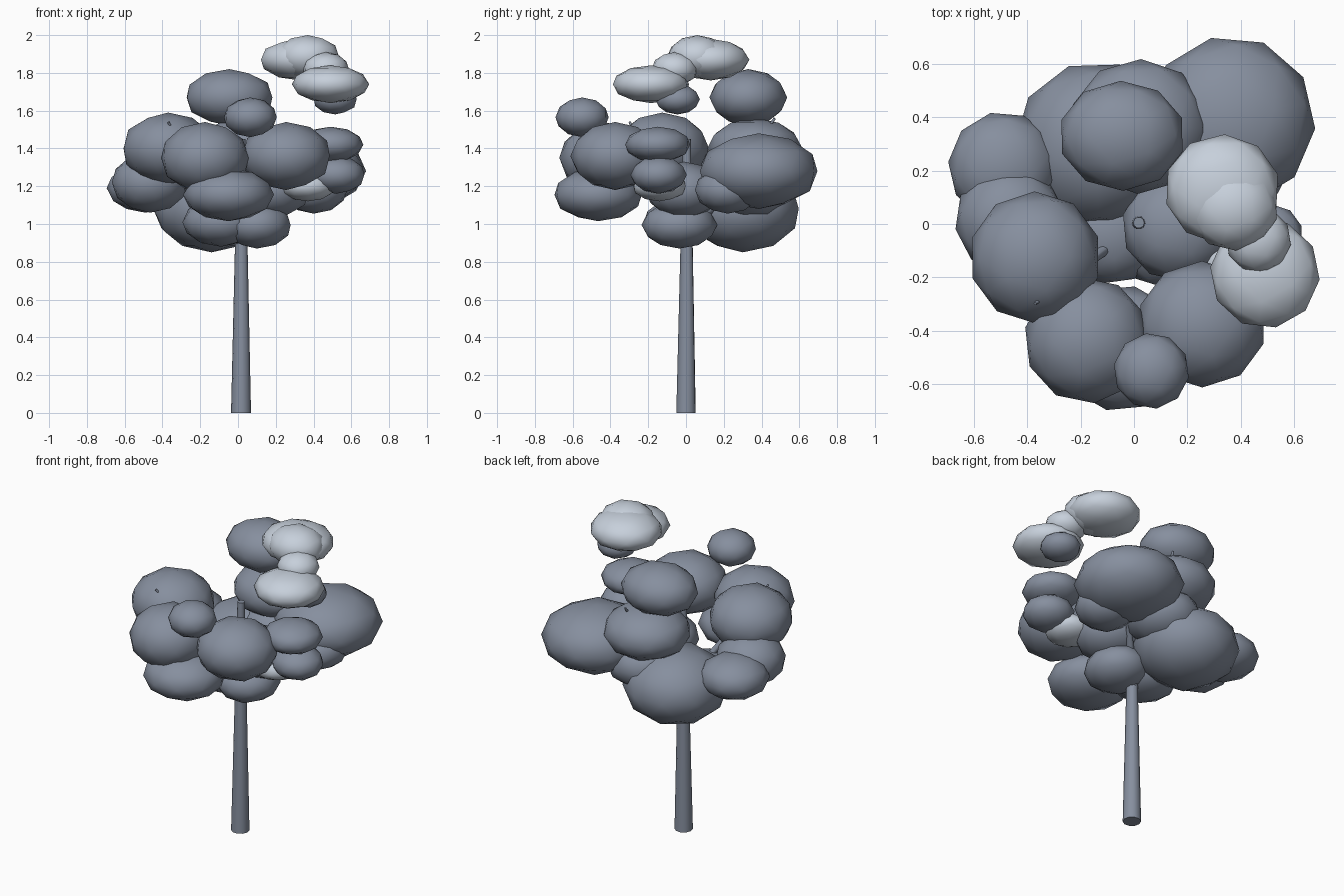
import bpy
import math
import random
from mathutils import Vector

if "Cube" in bpy.data.objects:
    bpy.data.objects.remove(bpy.data.objects["Cube"])

random.seed(4)


def colour(name, rgb):
    m = bpy.data.materials.new(name)
    m.diffuse_color = (*rgb, 1)
    m.use_nodes = True
    m.node_tree.nodes["Principled BSDF"].inputs["Base Color"].default_value = m.diffuse_color
    return m


slate = colour("slate_foliage", (0.24, 0.275, 0.345))
pale = colour("pale_blossom", (0.57, 0.63, 0.71))


def clump(name, center, rx, ry, rz, material):
    """Low-poly foliage ball, flattened in height and smooth shaded."""
    bpy.ops.mesh.primitive_ico_sphere_add(subdivisions=2, radius=1)
    ob = bpy.context.object
    ob.name = name
    turn = random.uniform(0, math.tau)
    c, s = math.cos(turn), math.sin(turn)
    k = 1.03  # makes up for the faceted outline
    for v in ob.data.vertices:
        x, y, z = v.co
        v.co = ((x * c - y * s) * rx * k, (x * s + y * c) * ry * k, z * rz)
    ob.location = center
    bpy.ops.object.shade_smooth()
    ob.data.materials.append(material)


def limb(name, start, end, r1, r2, sides):
    """Tapered round limb between two points."""
    a, b = Vector(start), Vector(end)
    d = b - a
    bpy.ops.mesh.primitive_cone_add(vertices=sides, radius1=r1, radius2=r2, depth=d.length,
                                    location=(a + b) / 2,
                                    rotation=d.to_track_quat('Z', 'Y').to_euler())
    ob = bpy.context.object
    ob.name = name
    bpy.ops.object.shade_smooth_by_angle(angle=math.radians(50))
    ob.data.materials.append(slate)


# Trunk and branches
limb("trunk", (0.016, 0, 0), (0.018, 0.005, 1.45), 0.053, 0.021, 10)
limb("branch_left", (0.015, 0, 0.90), (-0.37, -0.298, 1.54), 0.027, 0.006, 8)
limb("branch_back", (0.015, 0, 0.88), (0.10, 0.47, 1.56), 0.025, 0.007, 8)
limb("branch_right", (0.015, 0, 0.95), (0.36, 0.36, 1.3), 0.028, 0.008, 8)

# Foliage: centre, x radius, y radius, z radius
leaves = [
    ("leaf_back_right", (0.36, 0.385, 1.28), 0.31, 0.31, 0.20),
    ("leaf_crown", (-0.045, 0.33, 1.67), 0.23, 0.20, 0.15),
    ("leaf_back_mid", (0.02, 0.365, 1.40), 0.255, 0.245, 0.16),
    ("leaf_back_low", (-0.14, 0.30, 1.08), 0.30, 0.30, 0.23),
    ("leaf_back_core", (0.06, 0.33, 1.19), 0.22, 0.22, 0.16),
    ("leaf_left_top", (-0.37, -0.125, 1.40), 0.24, 0.24, 0.19),
    ("leaf_front_left", (-0.175, -0.435, 1.35), 0.23, 0.23, 0.19),
    ("leaf_front_right", (0.255, -0.375, 1.36), 0.235, 0.23, 0.18),
    ("leaf_front_low", (-0.05, -0.465, 1.155), 0.235, 0.23, 0.14),
    ("leaf_front_small", (0.065, -0.55, 1.565), 0.138, 0.138, 0.105),
    ("leaf_left_outer", (-0.49, 0.215, 1.19), 0.20, 0.20, 0.13),
    ("leaf_left_low", (-0.465, 0.015, 1.22), 0.20, 0.20, 0.16),
    ("leaf_under_left", (-0.09, -0.03, 1.01), 0.20, 0.19, 0.13),
    ("leaf_under_right", (0.10, -0.035, 0.995), 0.18, 0.195, 0.125),
    ("leaf_middle", (0.17, -0.01, 1.18), 0.21, 0.20, 0.15),
    ("leaf_right_low", (0.40, 0.22, 1.18), 0.175, 0.17, 0.125),
    ("leaf_right_upper", (0.49, -0.15, 1.42), 0.17, 0.17, 0.095),
    ("leaf_right_outer", (0.52, -0.145, 1.26), 0.15, 0.145, 0.10),
    ("leaf_under_blossom", (0.515, -0.045, 1.66), 0.115, 0.115, 0.08),
]
for part in leaves:
    clump(*part, slate)

# Pale blossom puffs
puffs = [
    ("puff_back", (0.33, 0.13, 1.87), 0.21, 0.20, 0.11),
    ("puff_top", (0.37, 0.06, 1.885), 0.165, 0.155, 0.115),
    ("puff_link", (0.465, -0.06, 1.82), 0.12, 0.12, 0.09),
    ("puff_front", (0.49, -0.185, 1.74), 0.20, 0.20, 0.10),
    ("puff_inner", (0.37, -0.14, 1.20), 0.145, 0.14, 0.08),
]
for part in puffs:
    clump(*part, pale)
